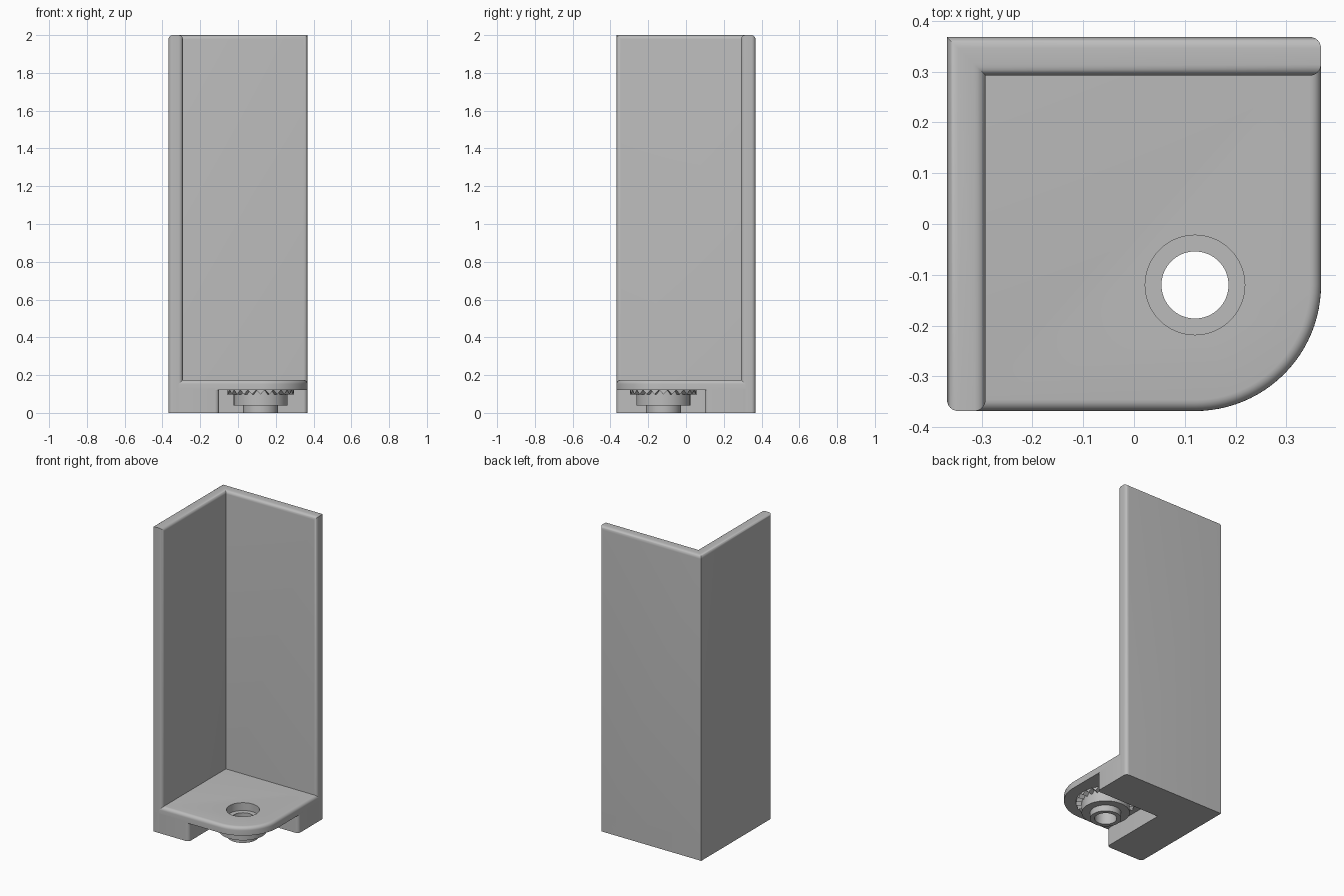
import bpy, bmesh
from math import sin, cos, pi, radians

if "Cube" in bpy.data.objects:
    bpy.data.objects.remove(bpy.data.objects["Cube"])

A = 0.368          # outer half width
B = 0.292          # inner wall face
ARM = 0.10         # inner edge of foot
FLOOR, UNDER, TOP = 0.175, 0.12, 2.0
R = 0.022          # edge rounding
C = 0.12           # pivot centre (x = C, y = -C)

grey = bpy.data.materials.new("plain grey")
grey.use_nodes = True
colour = (0.5, 0.5, 0.5, 1)
grey.diffuse_color = colour
grey.node_tree.nodes["Principled BSDF"].inputs["Base Color"].default_value = colour


def finish(name, bm):
    bmesh.ops.recalc_face_normals(bm, faces=bm.faces)
    mesh = bpy.data.meshes.new(name)
    bm.to_mesh(mesh)
    bm.free()
    mesh.materials.append(grey)
    obj = bpy.data.objects.new(name, mesh)
    bpy.context.collection.objects.link(obj)
    return obj


def smooth(obj):
    bpy.ops.object.select_all(action='DESELECT')
    obj.select_set(True)
    bpy.context.view_layer.objects.active = obj
    bpy.ops.object.shade_smooth_by_angle(angle=radians(32))


def prism(name, outline, z0, z1, rounded):
    """Extrude an outline upward and round the edges chosen by a rule."""
    bm = bmesh.new()
    face = bm.faces.new([bm.verts.new((x, y, z0)) for x, y in outline])
    new = bmesh.ops.extrude_face_region(bm, geom=[face])["geom"]
    bmesh.ops.translate(bm, vec=(0, 0, z1 - z0),
                        verts=[v for v in new if isinstance(v, bmesh.types.BMVert)])
    bmesh.ops.recalc_face_normals(bm, faces=bm.faces)
    edges = [e for e in bm.edges if rounded(e.verts[0].co, e.verts[1].co)]
    bmesh.ops.bevel(bm, geom=edges, offset=R, segments=6, profile=0.5, affect='EDGES')
    return finish(name, bm)


def ell(t):
    """L-shaped outline whose inner faces sit at x = -t and y = t."""
    return [(-A, -A), (-t, -A), (-t, t), (A, t), (A, A), (-A, A)]


def near(a, b):
    return abs(a - b) < 1e-4


def arm_end(p, q):
    """Vertical edge on the free end of either arm."""
    vertical = near(p.x, q.x) and near(p.y, q.y)
    return vertical and (near(p.x, A) or near(p.y, -A))


def wall_edge(p, q):
    """Arm ends plus the long top edges."""
    top = near(p.z, TOP) and near(q.z, TOP)
    end = (near(p.x, A) and near(q.x, A)) or (near(p.y, -A) and near(q.y, -A))
    return arm_end(p, q) or (top and not end)


def lathe(name, profile, steps=64):
    """Spin a closed profile of (radius, height) points around the pivot."""
    bm = bmesh.new()
    rings = [[bm.verts.new((C + r * cos(2 * pi * i / steps),
                            -C + r * sin(2 * pi * i / steps), z))
              for r, z in profile] for i in range(steps)]
    n = len(profile)
    for i in range(steps):
        a, b = rings[i], rings[(i + 1) % steps]
        for j in range(n):
            k = (j + 1) % n
            bm.faces.new((a[j], b[j], b[k], a[k]))
    return finish(name, bm)


# Tall corner walls and the L-shaped foot below them
smooth(prism("corner_walls", ell(B), 0, TOP, wall_edge))
smooth(prism("foot", ell(ARM), 0, UNDER + 0.01, arm_end))

# Floor plate with one large round corner
inset = A - 0.03
radius = A - C
arc = [(C + radius * sin(t), -C - radius * cos(t))
       for t in (i * pi / 48 for i in range(25))]
plate = prism("floor_plate", [(-inset, -A)] + arc + [(A, inset), (-inset, inset)],
              UNDER, FLOOR,
              lambda p, q: near(p.z, FLOOR) and near(q.z, FLOOR)
              and not (near(p.x, -inset) and near(q.x, -inset))
              and not (near(p.y, inset) and near(q.y, inset)))

# Hole through the floor plate
bm = bmesh.new()
bmesh.ops.create_cone(bm, cap_ends=True, segments=64, radius1=0.098, radius2=0.098, depth=0.4)
bmesh.ops.translate(bm, verts=bm.verts, vec=(C, -C, UNDER))
cutter = finish("hole_cutter", bm)
cut = plate.modifiers.new("hole", 'BOOLEAN')
cut.object = cutter
cut.operation = 'DIFFERENCE'
cut.solver = 'EXACT'
bpy.context.view_layer.objects.active = plate
bpy.ops.object.modifier_apply(modifier=cut.name)
bpy.data.objects.remove(cutter)
smooth(plate)

# Stepped hub with a bore
smooth(lathe("hub", [(0.066, 0), (0.093, 0), (0.093, 0.04), (0.143, 0.04),
                     (0.143, UNDER + 0.004), (0.066, UNDER + 0.004)]))

# Ring of radial wedge teeth under the plate
TEETH = 24
bm = bmesh.new()
for i in range(TEETH):
    ends = []
    for r in (0.13, 0.177):
        ends.append([bm.verts.new((C + r * cos(t), -C + r * sin(t), z))
                     for t, z in ((2 * pi * (i + s) / TEETH, h)
                                  for s, h in ((-0.5, UNDER + 0.002), (0, 0.098),
                                               (0.5, UNDER + 0.002)))])
    a, b = ends
    bm.faces.new(a)
    bm.faces.new(b)
    for j in range(3):
        k = (j + 1) % 3
        bm.faces.new((a[j], a[k], b[k], b[j]))
finish("teeth_ring", bm)
